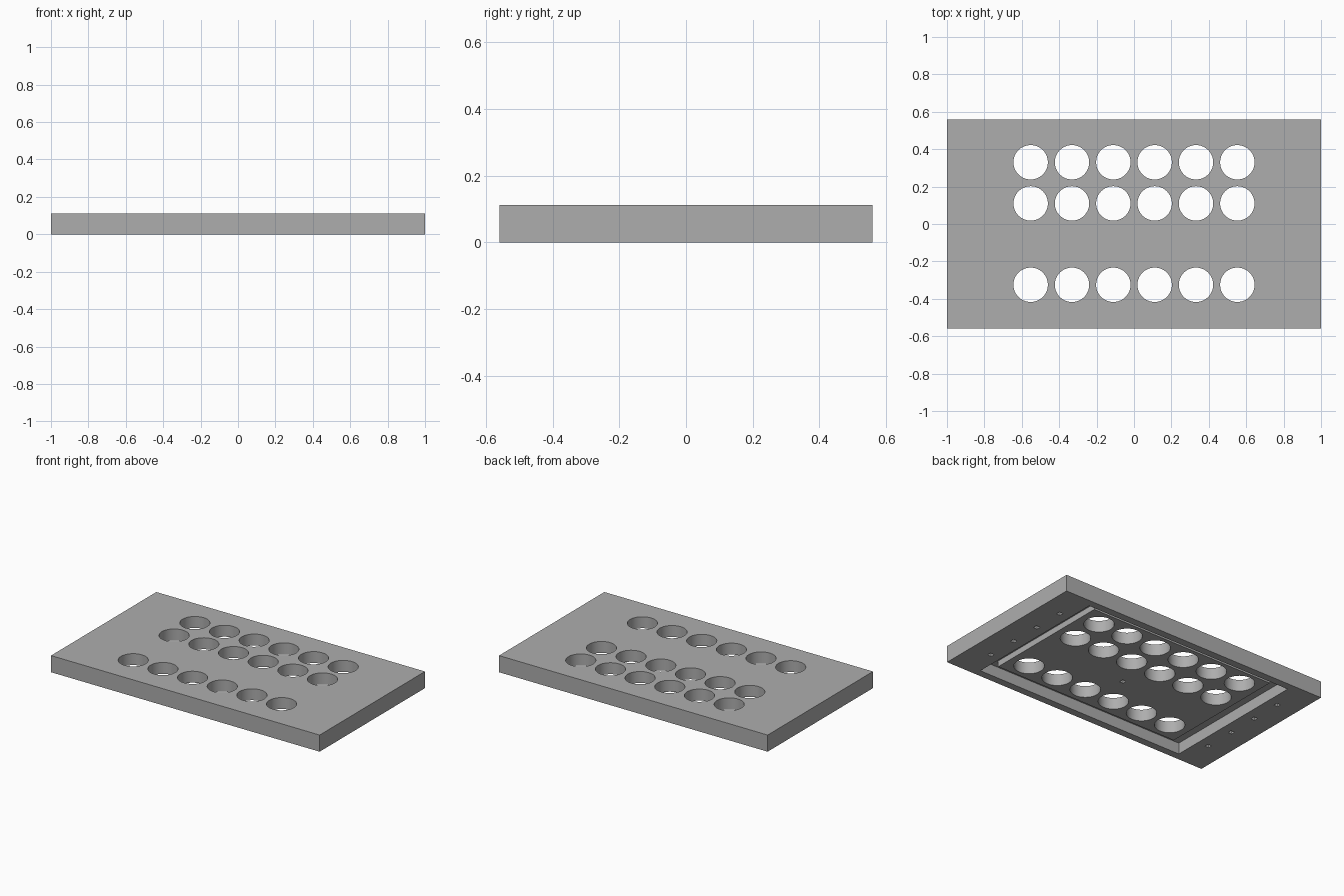
import bpy
import math

cube = bpy.data.objects.get("Cube")
if cube:
    bpy.data.objects.remove(cube, do_unlink=True)

HEIGHT = 0.112
grey = bpy.data.materials.new("grey")
grey.use_nodes = True
colour = (0.42, 0.42, 0.42, 1)
grey.diffuse_color = colour
grey.node_tree.nodes["Principled BSDF"].inputs["Base Color"].default_value = colour


def box(name, x, y, half_x, half_y, z0, z1):
    """Axis-aligned box between two heights."""
    bpy.ops.mesh.primitive_cube_add(size=2, location=(x, y, (z0 + z1) / 2))
    ob = bpy.context.object
    ob.name = name
    ob.scale = (half_x, half_y, (z1 - z0) / 2)
    bpy.ops.object.transform_apply(location=True, rotation=False, scale=True)
    ob.data.materials.append(grey)
    return ob


def combine(target, tools, operation):
    """Apply each tool shape to the target, then discard the tool."""
    for tool in tools:
        mod = target.modifiers.new("shape", 'BOOLEAN')
        mod.operation = operation
        mod.solver = 'EXACT'
        mod.object = tool
        bpy.context.view_layer.objects.active = target
        bpy.ops.object.modifier_apply(modifier=mod.name)
        bpy.data.objects.remove(tool, do_unlink=True)


# Main slab, hollowed from below, with a shallower raised pad in the hollow
plate = box("plate", 0, 0, 1, 0.56, 0, HEIGHT)
combine(plate, [box("pocket", 0, 0, 0.78, 0.51, -0.1, 0.075)], 'DIFFERENCE')
combine(plate, [box("pad", 0, 0, 0.69, 0.45, 0.035, 0.09)], 'UNION')

# Three rows of six round through-holes
holes = []
for y in (0.33, 0.11, -0.325):
    for i in range(6):
        bpy.ops.mesh.primitive_cylinder_add(
            vertices=64, radius=0.092, depth=0.5, location=((i - 2.5) * 0.221, y, 0))
        hole = bpy.context.object
        hole.data.materials.append(grey)
        holes.append(hole)
combine(plate, holes, 'DIFFERENCE')

# Small blind sockets under both end margins and in the pad
sockets = [box("socket", side * 0.855, (i - 1.5) * 0.215, 0.014, 0.014, -0.02, 0.02)
           for side in (-1, 1) for i in range(4)]
sockets.append(box("socket", 0, -0.105, 0.014, 0.014, 0.0, 0.055))
combine(plate, sockets, 'DIFFERENCE')

# Smooth hole walls with crisp edges
bpy.ops.object.select_all(action='DESELECT')
plate.select_set(True)
bpy.context.view_layer.objects.active = plate
bpy.ops.object.shade_smooth_by_angle(angle=math.radians(30))
